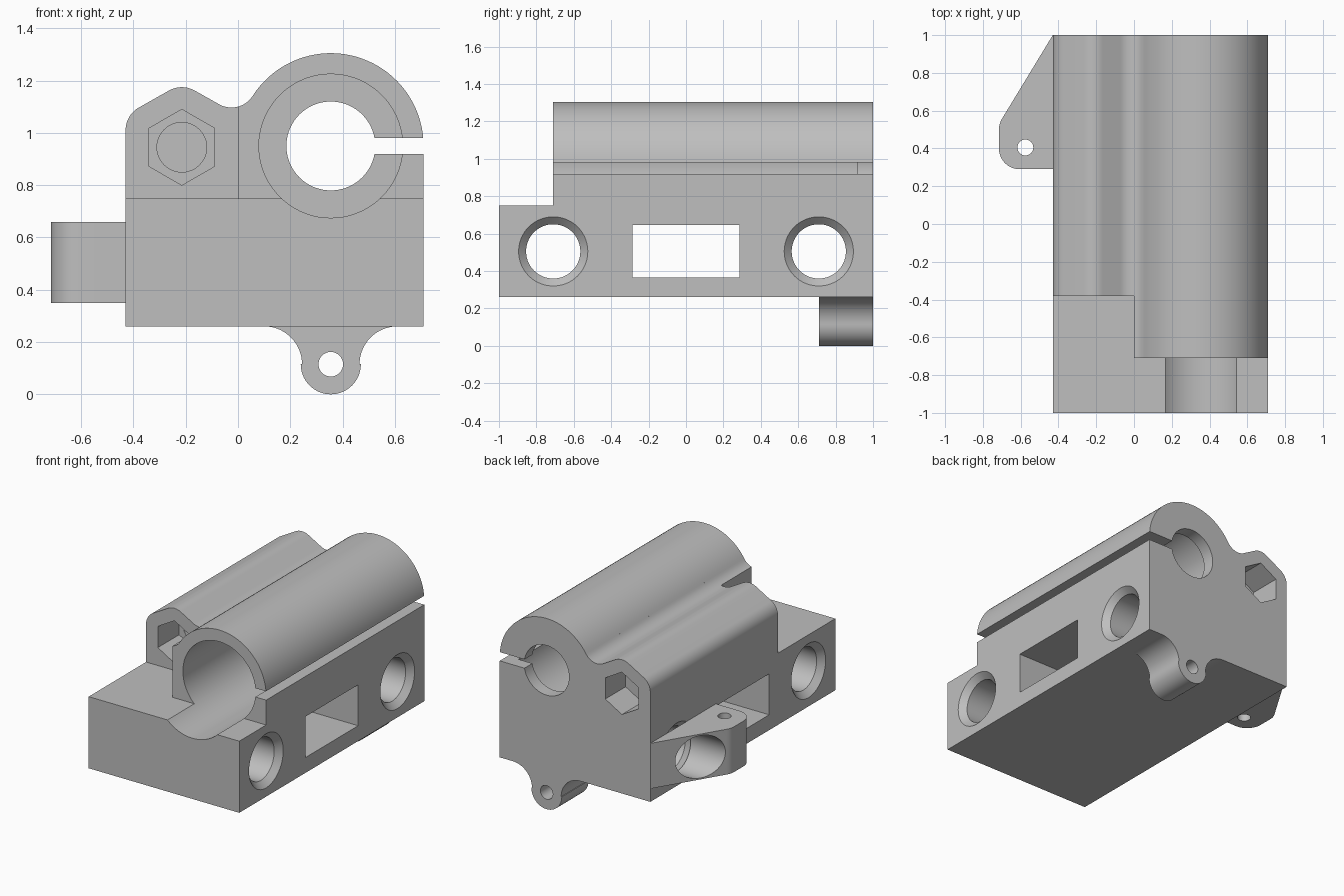
import bpy
import bmesh
from math import cos, sin, radians

old = bpy.data.objects.get("Cube")
if old:
    bpy.data.objects.remove(old, do_unlink=True)

grey = bpy.data.materials.new("plain grey")
grey.use_nodes = True
colour = (0.52, 0.52, 0.52, 1)
grey.diffuse_color = colour
grey.node_tree.nodes["Principled BSDF"].inputs["Base Color"].default_value = colour

X, Y, Z = 0, 1, 2


def arc(u, v, r, start, end, steps):
    """Points along an arc, both ends included."""
    angles = [radians(start + (end - start) * i / steps) for i in range(steps + 1)]
    return [(u + r * cos(a), v + r * sin(a)) for a in angles]


def circle(u, v, r, steps=72, start=90):
    return arc(u, v, r, start, start + 360, steps)[:-1]


def rect(u0, u1, v0, v1):
    return [(u0, v0), (u1, v0), (u1, v1), (u0, v1)]


def prism(name, points, axis, a, b, end_points=None):
    """Solid between two matching outlines set at a and b along an axis."""
    def place(p, t):
        co = list(p)
        co.insert(axis, t)
        return co

    bm = bmesh.new()
    low = [bm.verts.new(place(p, a)) for p in points]
    high = [bm.verts.new(place(p, b)) for p in end_points or points]
    bm.faces.new(low)
    bm.faces.new(high)
    n = len(low)
    for i in range(n):
        j = (i + 1) % n
        bm.faces.new((low[i], low[j], high[j], high[i]))
    bmesh.ops.recalc_face_normals(bm, faces=bm.faces)
    mesh = bpy.data.meshes.new(name)
    bm.to_mesh(mesh)
    bm.free()
    mesh.materials.append(grey)
    ob = bpy.data.objects.new(name, mesh)
    bpy.context.collection.objects.link(ob)
    return ob


def cut(target, *shape):
    """Subtract a prism from the target, then discard it."""
    cutter = prism("cutter", *shape)
    cutter.hide_render = True
    mod = target.modifiers.new("cut", "BOOLEAN")
    mod.operation = "DIFFERENCE"
    mod.solver = "EXACT"
    mod.object = cutter
    bpy.context.view_layer.objects.active = target
    bpy.ops.object.modifier_apply(modifier=mod.name)
    bpy.data.objects.remove(cutter, do_unlink=True)


# Main housing silhouette: block, round barrel, fillet, nut ridge
outline = [(-0.43, 0.26), (0.71, 0.26)]
outline += arc(0.355, 0.95, 0.355, 0, 147.4, 40)
outline += arc(-0.025, 1.193, 0.096, -32.6, -120, 14)
outline += arc(-0.215, 1.075, 0.1, 60, 120, 10)
outline += arc(-0.33, 1.01, 0.1, 120, 180, 10)
housing = prism("housing", outline, Y, -1, 1)

# Stepped front end
cut(housing, rect(-2, 2, 0.75, 2), Y, -2, -0.71)
cut(housing, rect(-2, 0, 0.75, 2), Y, -2, -0.38)

# Barrel bore, smaller rear opening and clamp slot
cut(housing, circle(0.355, 0.95, 0.275), Y, -2, 0.915)
cut(housing, circle(0.355, 0.95, 0.17), Y, 0.8, 2)
cut(housing, rect(0.4, 2, 0.92, 0.98), Y, -2, 2)

# Hexagonal pockets at both ends with a blind screw hole between
for start, end in ((-1, -0.15), (0.78, 2)):
    cut(housing, circle(-0.215, 0.945, 0.145, 6), Y, start, end)
cut(housing, circle(-0.215, 0.945, 0.095, 48), Y, -0.3, 0.75)

# Cross window and the two countersunk cross holes
cut(housing, rect(-0.285, 0.285, 0.365, 0.645), X, -2, 2)
for y in (-0.71, 0.71):
    inner, outer = circle(y, 0.505, 0.145), circle(y, 0.505, 0.195)
    cut(housing, inner, X, -2, 2)
    for face, side in ((-0.43, -1), (0.71, 1)):
        cut(housing, outer, X, face + side * 0.01, face - side * 0.04, inner)

# Side lug with pin hole and cross hole
lug_outline = [(-0.43, 1)]
lug_outline += arc(-0.605, 0.5, 0.11, 149, 180, 6)
lug_outline += arc(-0.605, 0.4, 0.11, 180, 270, 16)
lug_outline += [(-0.43, 0.29)]
side_lug = prism("side_lug", lug_outline, Z, 0.35, 0.66)
cut(side_lug, circle(-0.575, 0.405, 0.042, 32), Z, 0, 1)
cut(side_lug, circle(0.71, 0.505, 0.145), X, -2, 0)

# Bottom lug with flared root and pin hole
flare = arc(0.1, 0.115, 0.145, 90, 0, 16)
flare += arc(0.355, 0.115, 0.115, 180, 360, 32)
flare += arc(0.61, 0.115, 0.145, 180, 90, 16)
bottom_lug = prism("bottom_lug", flare, Y, 0.71, 1)
cut(bottom_lug, circle(0.355, 0.115, 0.047, 32), Y, 0, 2)

# Smooth curved walls, keep hard edges
bpy.ops.object.select_all(action="DESELECT")
for ob in (housing, side_lug, bottom_lug):
    ob.select_set(True)
bpy.context.view_layer.objects.active = housing
bpy.ops.object.shade_smooth_by_angle(angle=radians(25))
